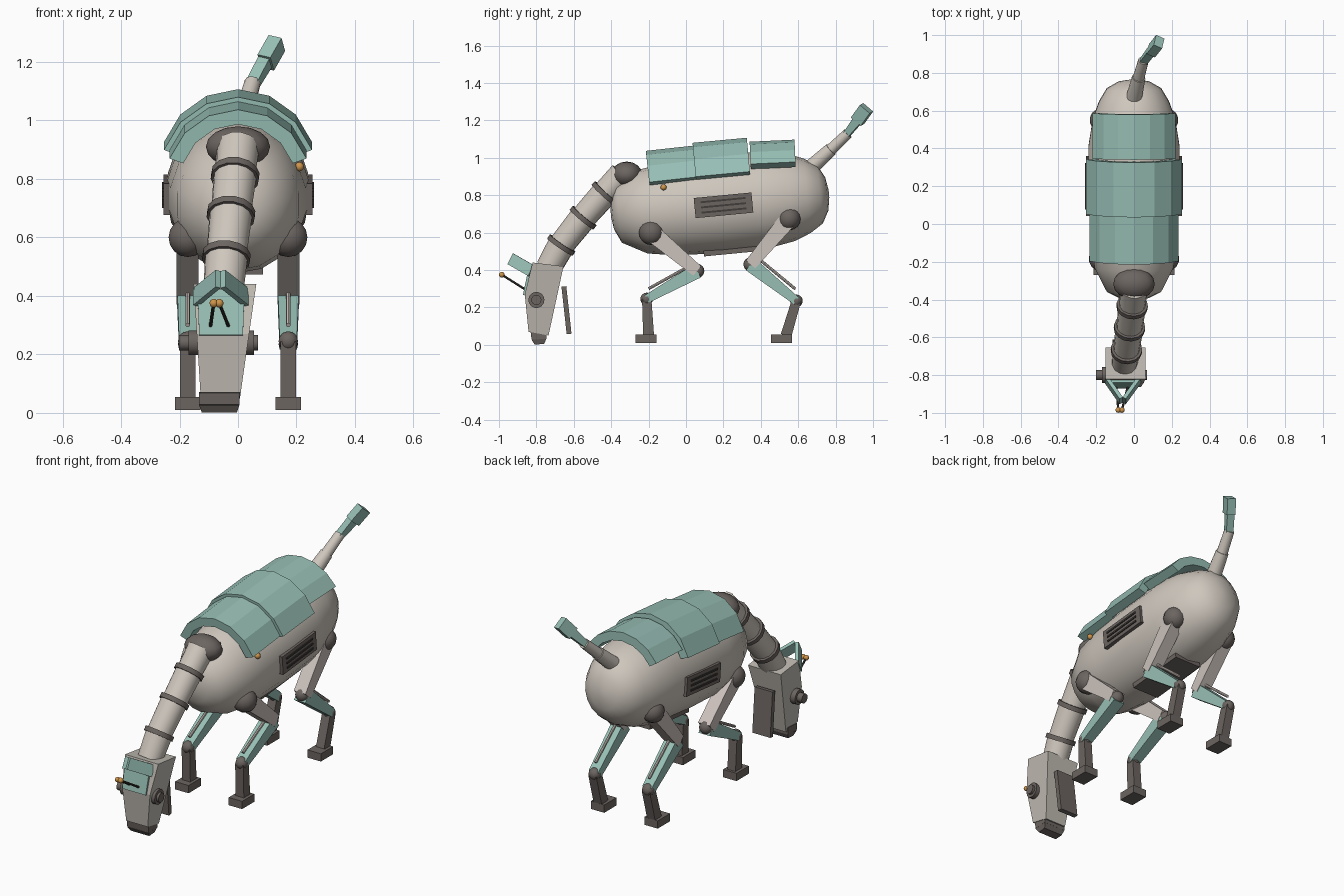
import bpy, bmesh, math
from mathutils import Vector, Matrix

if "Cube" in bpy.data.objects:
    bpy.data.objects.remove(bpy.data.objects["Cube"])

# ---- flat colours ----
def material(name, r, g, b):
    m = bpy.data.materials.new(name)
    m.diffuse_color = (r, g, b, 1)
    m.use_nodes = True
    m.node_tree.nodes["Principled BSDF"].inputs["Base Color"].default_value = m.diffuse_color
    return m

SHELL = material("warm_white", 0.62, 0.57, 0.51)
HEAD = material("stone", 0.53, 0.50, 0.45)
LIMB = material("pale_limb", 0.60, 0.54, 0.50)
TEAL = material("sage_teal", 0.31, 0.52, 0.46)
DARK = material("dark_metal", 0.15, 0.13, 0.12)
BLACK = material("charcoal", 0.05, 0.045, 0.04)
AMBER = material("amber", 0.62, 0.30, 0.07)

# ---- helpers ----
def finish(name, bm, mat, smooth):
    bmesh.ops.recalc_face_normals(bm, faces=bm.faces[:])
    me = bpy.data.meshes.new(name)
    bm.to_mesh(me)
    bm.free()
    me.materials.append(mat)
    ob = bpy.data.objects.new(name, me)
    bpy.context.collection.objects.link(ob)
    if smooth:
        bpy.ops.object.select_all(action='DESELECT')
        bpy.context.view_layer.objects.active = ob
        ob.select_set(True)
        bpy.ops.object.shade_smooth_by_angle(angle=math.radians(40))
    return ob

def loft(name, rings, mat, smooth=False):
    """Skin a series of equal point loops and close both ends."""
    bm = bmesh.new()
    loops = [[bm.verts.new(p) for p in ring] for ring in rings]
    n = len(loops[0])
    for a, b in zip(loops, loops[1:]):
        for i in range(n):
            j = (i + 1) % n
            bm.faces.new((a[i], a[j], b[j], b[i]))
    bm.faces.new(loops[0])
    bm.faces.new(loops[-1])
    return finish(name, bm, mat, smooth)

def rod(name, p, q, r1, r2, mat, sides=14):
    p, q = Vector(p), Vector(q)
    rot = (q - p).to_track_quat('Z', 'Y')
    circle = [Vector((math.cos(t), math.sin(t), 0))
              for t in (2 * math.pi * i / sides for i in range(sides))]
    return loft(name, [[p + rot @ (c * r1) for c in circle],
                       [q + rot @ (c * r2) for c in circle]], mat, True)

def bar(name, p, q, width, d1, d2, mat, side=(1, 0, 0), width2=None):
    """Tapered box from p to q; width runs along side, depth across it."""
    p, q, s = Vector(p), Vector(q), Vector(side)
    d = (q - p).cross(s).normalized()
    rings = []
    for c, w, depth in ((p, width, d1), (q, width2 or width, d2)):
        rings.append([c + s * (w / 2 * a) + d * (depth / 2 * b)
                      for a, b in ((-1, -1), (1, -1), (1, 1), (-1, 1))])
    return loft(name, rings, mat)

def ball(name, c, r, mat, scale=(1, 1, 1), seg=14):
    bm = bmesh.new()
    bmesh.ops.create_uvsphere(bm, u_segments=seg, v_segments=8, radius=r)
    bmesh.ops.transform(bm, verts=bm.verts, matrix=Matrix.Translation(c) @ Matrix.Diagonal((*scale, 1)))
    return finish(name, bm, mat, True)

# ---- body barrel, tilted up towards the rear ----
TILT = Matrix.Translation((0, 0.17, 0.751)) @ Matrix.Rotation(math.radians(5.5), 4, 'X')
profile = [(-.574, .02), (-.565, .08), (-.53, .155), (-.40, .225), (-.25, .25), (0, .261),
           (.25, .259), (.39, .235), (.48, .20), (.55, .155), (.585, .09), (.597, .02)]
barrel = []
for s, r in profile:
    barrel.append([TILT @ Vector((r * .94 * math.sin(t), s, r * math.cos(t)))
                   for t in (2 * math.pi * i / 18 for i in range(18))])
loft("body", barrel, SHELL, True)

# belly plate
bar("belly_plate", TILT @ Vector((0, -.10, -.255)), TILT @ Vector((0, .26, -.255)), .17, .03, .03, DARK)

# side vents with slats
for sx in (-1, 1):
    bar("side_vent", TILT @ Vector((sx * .243, -.125, -.008)), TILT @ Vector((sx * .243, .185, -.008)),
        .024, .108, .108, DARK)
    for k in (-1, 0, 1):
        z = -.008 + k * .028
        bar("vent_slat", TILT @ Vector((sx * .256, -.09, z)), TILT @ Vector((sx * .256, .15, z)),
            .008, .010, .010, BLACK)

# ---- curved back plates: y range, top height at each end, radius, half angle ----
for y0, y1, z0, z1, r, half in ((-.215, .04, 1.037, 1.065, .248, 71),
                                (.035, .325, 1.080, 1.107, .268, 71),
                                (.34, .58, 1.086, 1.097, .262, 57)):
    lean = math.atan2(z1 - z0, y1 - y0)
    rings = []
    for y, z in ((y0, z0), (y1, z1)):
        ring = []
        for rad, order in ((r, range(-3, 4)), (r - .05, range(3, -4, -1))):
            for i in order:
                a = math.radians(half * i / 3)
                drop = r - rad * math.cos(a)
                ring.append((rad * math.sin(a), y + drop * math.sin(lean), z - drop))
        rings.append(ring)
    loft("back_plate", rings, TEAL)

# indicator light on one flank
ball("flank_light", (.21, -.12, .842), .016, AMBER, seg=10)

# ---- neck ----
ball("neck_joint", (0, -.317, .91), 1, DARK, (.11, .083, .07), 16)
neck = [Vector(p) for p in ((0, -.34, .91), (-.01, -.435, .81), (-.024, -.55, .68),
                            (-.04, -.667, .533), (-.05, -.735, .41))]
for i, (a, b) in enumerate(zip(neck, neck[1:])):
    rod("neck_segment", a, b, .074, .069, SHELL)
    if i:
        d = (neck[i + 1] - neck[i - 1]).normalized() * .013
        rod("neck_ring", a - d, a + d, .083, .083, DARK)

# ---- head: side profile, narrowing towards the muzzle ----
outline = [(-.82, .44), (-.862, .27), (-.842, .07), (-.735, .05), (-.655, .42)]
sides = []
for sx in (-1, 1):
    sides.append([(-.06 + .015 * (z - .06) / .37 + sx * (.068 + .038 * (z - .06) / .37), y, z)
                  for y, z in outline])
loft("head", sides, HEAD)
bar("muzzle", (-.064, -.788, .07), (-.064, -.786, .03), .138, .085, .08, DARK)
bar("muzzle_tip", (-.064, -.786, .03), (-.064, -.784, .003), .138, .08, .05, DARK, width2=.12)
bar("jaw_plate", (-.05, -.653, .312), (-.055, -.625, .058), .115, .026, .026, DARK)
rod("eye_disc", (-.17, -.80, .24), (.054, -.80, .24), .043, .043, DARK)
rod("eye_hub", (-.202, -.80, .24), (.068, -.80, .24), .027, .027, DARK)

# face plate, visor struts and feelers
bar("face_plate", (-.058, -.831, .42), (-.058, -.863, .265), .16, .018, .018, TEAL, width2=.15)
for bx, tx in ((-.145, -.068), (.028, -.052)):
    bar("visor_strut", (bx, -.825, .395), (tx, -.935, .458), .065, .02, .02, TEAL, side=(0, 0.45, 0.89))
for bx, tx in ((-.095, -.083), (-.03, -.064)):
    rod("feeler", (bx, -.85, .29), (tx, -.985, .375), .006, .006, BLACK, 8)
    ball("feeler_tip", (tx, -.985, .375), .015, AMBER, seg=10)

# ---- legs: hip, knee, ankle, foot centre and piston ends as (y, z) ----
legs = {"front": ((-.185, .60), (.06, .395), (-.21, .245), (-.20, .05), (.025, .425), (-.20, .30), -.213, .067),
        "rear": ((.55, .675), (.345, .43), (.59, .235), (.535, .05), (.395, .455), (.585, .298), .51, .063)}
for sx in (-1, 1):
    x = sx * .172
    for end, (hip, knee, ankle, heel, p0, p1, foot, hr) in legs.items():
        at = lambda p: (x, p[0], p[1])
        ball(end + "_hip", at(hip), hr, DARK)
        bar(end + "_upper_leg", at(hip), at(knee), .075, .095, .065, LIMB)
        ball(end + "_knee", at(knee), .038, DARK)
        bar(end + "_lower_leg", at(knee), at(ankle), .072, .08, .045, TEAL, width2=.06)
        rod(end + "_piston", at(p0), at(p1), .008, .008, LIMB, 8)
        ball(end + "_ankle", at(ankle), .034, DARK)
        bar(end + "_shin", at(ankle), at(heel), .052, .05, .058, DARK)
        bar(end + "_foot", (x, foot, .055), (x, foot, .01), .086, .113, .113, DARK)

# ---- tail ----
rod("tail_base", (0, .67, .95), (.025, .775, 1.045), .042, .036, SHELL)
rod("tail_middle", (.022, .765, 1.035), (.05, .865, 1.13), .031, .028, SHELL)
bar("tail_taper", (.05, .86, 1.125), (.098, .925, 1.21), .042, .034, .05, TEAL, side=(.88, -.38, -.2))
bar("tail_tip", (.095, .917, 1.198), (.133, .965, 1.265), .05, .07, .07, TEAL, side=(.88, -.38, -.2))
